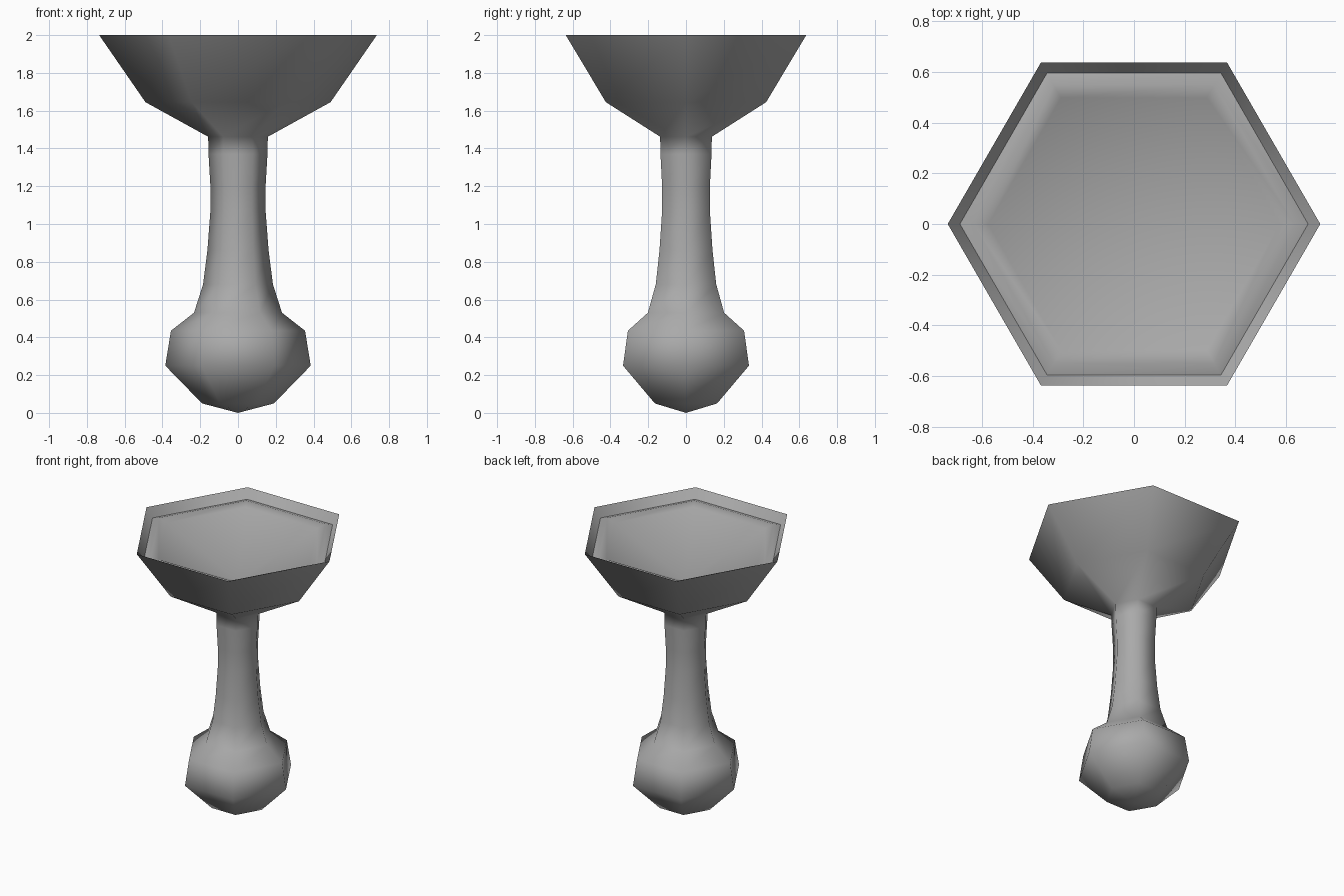
import bpy, bmesh, math

cube = bpy.data.objects.get("Cube")
if cube:
    bpy.data.objects.remove(cube, do_unlink=True)

SIDES = 6
grey = bpy.data.materials.new("mid_grey")
grey.use_nodes = True
colour = (0.4, 0.4, 0.4, 1)
grey.diffuse_color = colour
grey.node_tree.nodes["Principled BSDF"].inputs["Base Color"].default_value = colour


def lathe(name, profile, sharp_rings):
    """Turn a (radius, height) profile into a smooth six-sided solid."""
    bm = bmesh.new()
    rings = []
    for r, z in profile:
        if r == 0:
            rings.append([bm.verts.new((0, 0, z))] * SIDES)
        else:
            angles = [math.tau * i / SIDES for i in range(SIDES)]
            rings.append([bm.verts.new((r * math.cos(a), r * math.sin(a), z)) for a in angles])
    for low, high in zip(rings, rings[1:]):
        for i in range(SIDES):
            j = (i + 1) % SIDES
            corners = [low[i], low[j], high[j], high[i]]
            bm.faces.new(list(dict.fromkeys(corners)))
    for face in bm.faces:
        face.smooth = True
    for k in sharp_rings:
        for i in range(SIDES):
            bm.edges.get((rings[k][i], rings[k][(i + 1) % SIDES])).smooth = False
    bmesh.ops.recalc_face_normals(bm, faces=bm.faces)
    mesh = bpy.data.meshes.new(name)
    bm.to_mesh(mesh)
    bm.free()
    mesh.materials.append(grey)
    obj = bpy.data.objects.new(name, mesh)
    bpy.context.collection.objects.link(obj)


# Bulb foot, flared stem and bowl
outside = [
    (0, 0), (0.19, 0.05), (0.385, 0.25), (0.355, 0.435), (0.233, 0.53),
    (0.185, 0.68), (0.162, 0.86), (0.146, 1.07), (0.146, 1.2), (0.156, 1.37),
    (0.158, 1.462), (0.49, 1.645), (0.735, 2.0),
]
# Knife-edge lip, narrow inner ledge and hollow cup
inside = [(0.687, 1.935), (0.635, 1.95), (0.575, 1.93), (0, 1.66)]
lip = len(outside) - 1
lathe("goblet", outside + inside, (lip, lip + 1))
